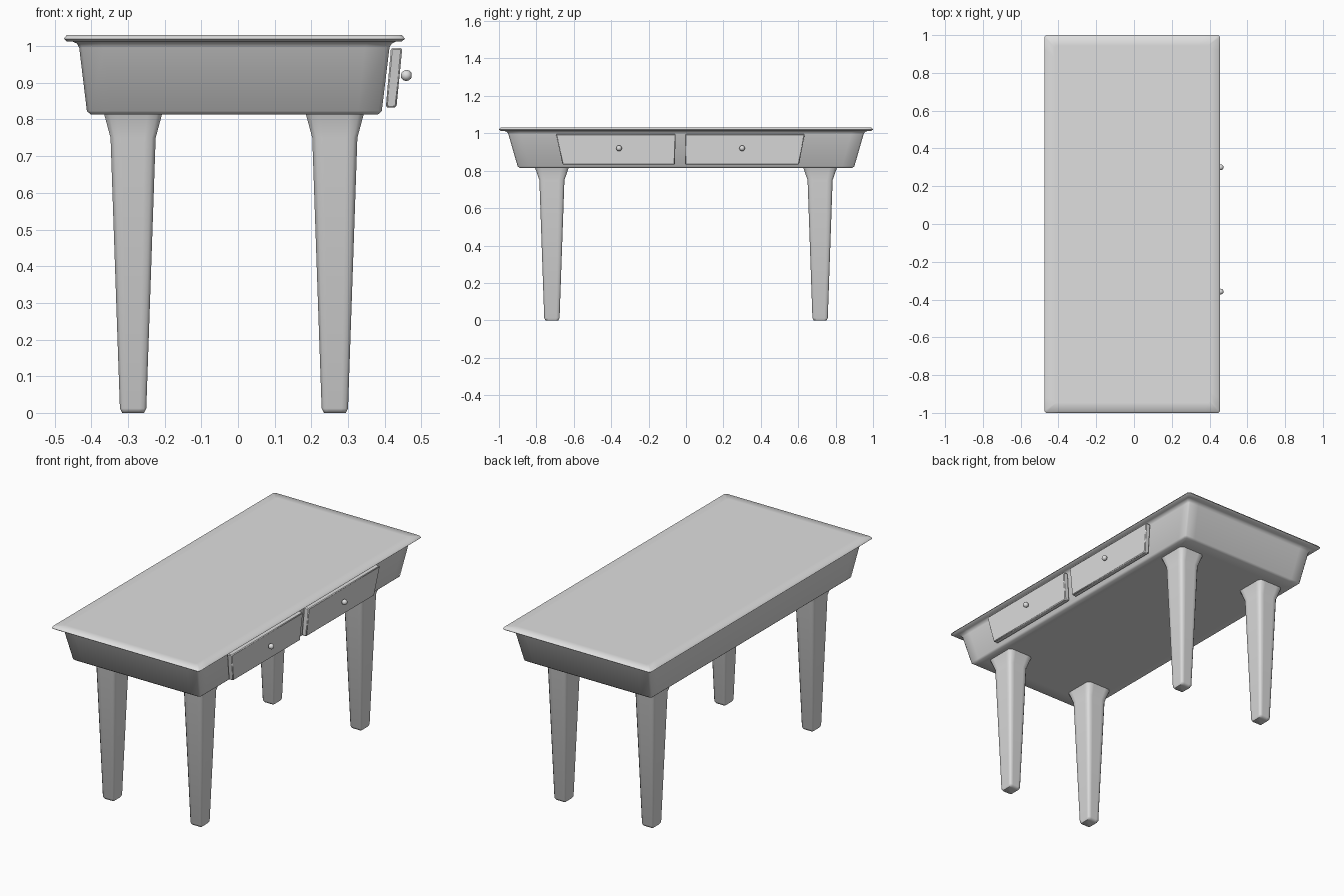
import bpy, bmesh, math

if "Cube" in bpy.data.objects:
    bpy.data.objects.remove(bpy.data.objects["Cube"], do_unlink=True)

# One plain grey for the whole desk
GREY = (0.74, 0.74, 0.74, 1)
grey = bpy.data.materials.new("plain_grey")
grey.use_nodes = True
grey.diffuse_color = GREY
grey.node_tree.nodes["Principled BSDF"].inputs["Base Color"].default_value = GREY

CENTRE_X = -0.01


def finish(name, bm, angle):
    bmesh.ops.recalc_face_normals(bm, faces=bm.faces)
    mesh = bpy.data.meshes.new(name)
    bm.to_mesh(mesh)
    bm.free()
    mesh.materials.append(grey)
    obj = bpy.data.objects.new(name, mesh)
    bpy.context.collection.objects.link(obj)
    bpy.ops.object.select_all(action="DESELECT")
    obj.select_set(True)
    bpy.context.view_layer.objects.active = obj
    bpy.ops.object.shade_smooth_by_angle(angle=math.radians(angle))
    return obj


def rectangle(hx, hy, chamfer, support):
    """Chamfered rectangle with supporting points beside each corner."""
    corner = [(hx, hy - support), (hx, hy - chamfer),
              (hx - chamfer, hy), (hx - support, hy)]
    points = []
    for sx, sy in ((1, 1), (-1, 1), (-1, -1), (1, -1)):
        pts = [(sx * x, sy * y) for x, y in corner]
        points += pts if sx * sy > 0 else pts[::-1]
    return points


def loft(name, cx, cy, profile, chamfer, support, cap_top):
    """Skin rectangles given as (half x, half y, z); corner cuts scale with half x."""
    bm = bmesh.new()
    rings = []
    for hx, hy, z in profile:
        pts = rectangle(hx, hy, chamfer * hx, support * hx)
        rings.append([bm.verts.new((cx + x, cy + y, z)) for x, y in pts])
    for low, high in zip(rings, rings[1:]):
        n = len(low)
        for i in range(n):
            j = (i + 1) % n
            bm.faces.new((low[i], low[j], high[j], high[i]))
    bm.faces.new(rings[0][::-1])
    if cap_top:
        bm.faces.new(rings[-1])
    return finish(name, bm, 60)


# Tapered apron flowing into the overhanging top with its bevelled rim
loft("apron_and_top", CENTRE_X, 0, [
    (0.35, 0.82, 0.814), (0.392, 0.888, 0.814), (0.402, 0.9, 0.823),
    (0.423, 0.95, 0.996), (0.429, 0.957, 1.007), (0.44, 0.97, 1.012),
    (0.457, 0.991, 1.013), (0.465, 1.0, 1.020), (0.457, 0.992, 1.030),
    (0.41, 0.945, 1.030)], 0.02, 0.16, True)

# Four tapered legs, flared where they meet the apron
leg_profile = [(0.030, 0.034, 0), (0.036, 0.041, 0.012),
               (0.0615, 0.067, 0.75), (0.079, 0.09, 0.815)]
for side, sx in (("right", -1), ("left", 1)):
    for end, sy in (("front", -1), ("back", 1)):
        loft(f"{end}_{side}_leg", CENTRE_X - 0.001 + sx * 0.275, sy * 0.717,
             leg_profile, 0.18, 0.5, False)


def drawer(name, top, bottom, knob_y):
    """Leaning drawer front with a ball knob; top and bottom are y ranges."""
    bm = bmesh.new()
    rows = ((bottom, 0.833, 0.403, 0.432), (top, 0.995, 0.417, 0.448))
    for (y0, y1), z, back, front in rows:
        for x, y in ((back, y0), (front, y0), (front, y1), (back, y1)):
            bm.verts.new((x, y, z))
    bmesh.ops.convex_hull(bm, input=bm.verts[:])
    bmesh.ops.dissolve_limit(bm, angle_limit=0.02, verts=bm.verts[:], edges=bm.edges[:])
    obj = finish(f"{name}_drawer", bm, 30)
    bevel = obj.modifiers.new("soft_edges", "BEVEL")
    bevel.width = 0.004
    bevel.segments = 1

    bm = bmesh.new()
    bmesh.ops.create_icosphere(bm, subdivisions=2, radius=0.0155)
    bmesh.ops.translate(bm, verts=bm.verts, vec=(0.459, knob_y, 0.92))
    finish(f"{name}_knob", bm, 60)


drawer("front", (-0.695, -0.055), (-0.66, -0.06), -0.358)
drawer("back", (-0.005, 0.635), (-0.005, 0.604), 0.3)
